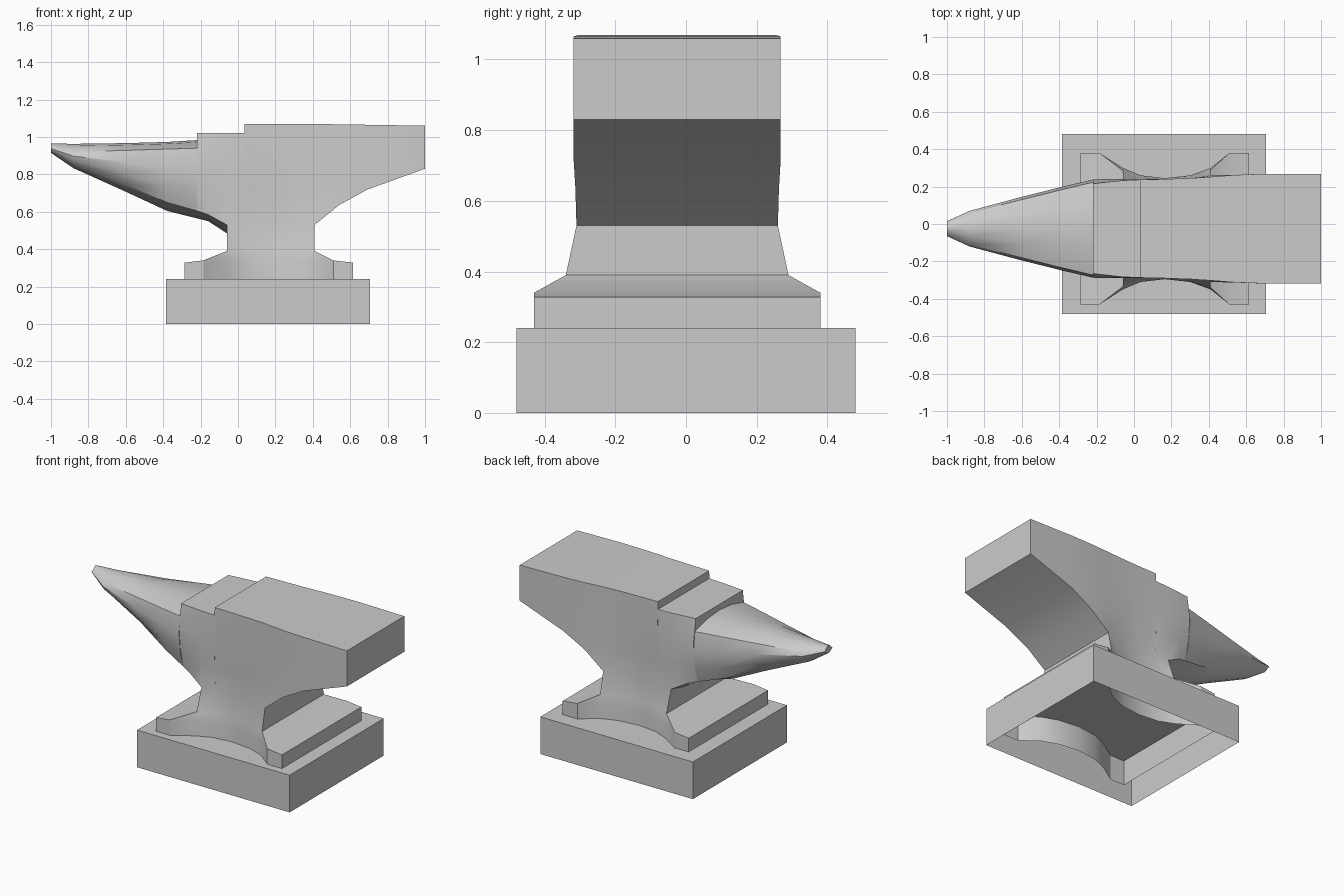
import bpy, bmesh

if "Cube" in bpy.data.objects:
    bpy.data.objects.remove(bpy.data.objects["Cube"])

YC = -0.025  # the anvil sits slightly in front of the block centre


def finish(name, bm, smooth=True):
    bmesh.ops.remove_doubles(bm, verts=bm.verts, dist=0.0005)
    bmesh.ops.recalc_face_normals(bm, faces=bm.faces)
    me = bpy.data.meshes.new(name)
    bm.to_mesh(me)
    bm.free()
    ob = bpy.data.objects.new(name, me)
    bpy.context.collection.objects.link(ob)
    if smooth:
        bpy.ops.object.select_all(action='DESELECT')
        ob.select_set(True)
        bpy.context.view_layer.objects.active = ob
        bpy.ops.object.shade_smooth_by_angle(angle=0.55)
    return ob


# Base block, hollow and open underneath
bm = bmesh.new()
bmesh.ops.create_cube(bm, size=1)
for v in bm.verts:
    v.co = (v.co.x * 1.09 + 0.16, v.co.y * 0.96, (v.co.z + 0.5) * 0.24)
bottom = [f for f in bm.faces if f.calc_center_median().z < 0.01]
bmesh.ops.delete(bm, geom=bottom, context='FACES_ONLY')
finish("base_block", bm, False)

bm = bmesh.new()


def quad(*vs):
    bm.faces.new(vs)


# Horn, step, face and heel: cross-sections along x
# x, top centre, top side z, top half width, max half width, low half width, low side z, bottom centre z
sections = [
    (-1.00, .965, .945, .030, .040, .025, .925, .915),
    (-.88, .963, .920, .085, .095, .060, .855, .833),
    (-.60, .967, .928, .155, .170, .110, .745, .707),
    (-.38, .973, .935, .210, .225, .170, .650, .605),
    (-.22, .983, .940, .248, .262, .220, .605, .565),
    (-.22, 1.02, 1.02, .240, .262, .220, .605, .565),
    (-.16, 1.02, 1.02, .247, .265, .238, .585, .550),
    (-.06, 1.02, 1.02, .258, .265, .262, .530, .485),
    (.035, 1.02, 1.02, .262, .264, .255, .530, .530),
    (.035, 1.07, 1.07, .262, .264, .255, .530, .530),
    (.165, 1.07, 1.07, .265, .265, .250, .530, .530),
    (.30, 1.07, 1.07, .270, .270, .262, .530, .530),
    (.41, 1.07, 1.07, .277, .277, .285, .530, .530),
    (.54, 1.067, 1.067, .287, .287, .288, .635, .635),
    (.69, 1.065, 1.065, .293, .293, .293, .718, .718),
    (1.0, 1.06, 1.06, .293, .293, .293, .830, .830),
]


def ring(x, zt, zs, wt, w, wb, ze, zc):
    half = [(0, zt), (.5 * wt, zt - .25 * (zt - zs)), (wt, zs),
            (w, zs + (ze - zs) * .35), (.7 * w + .3 * wb, zs + (ze - zs) * .7),
            (wb, ze), (.5 * wb, zc + .25 * (ze - zc)), (0, zc)]
    loop = half + [(-y, z) for y, z in half[-2:0:-1]]
    return [bm.verts.new((x, y + YC, z)) for y, z in loop]


rings = [ring(*s) for s in sections]
n = len(rings[0])
for i, (a, b) in enumerate(zip(rings, rings[1:])):
    for j in range(n):
        under = 5 <= j <= 8
        if under and 7 <= i <= 11:  # open where the waist joins
            continue
        k = (j + 1) % n
        quad(a[j], a[k], b[k], b[j])
bm.faces.new(rings[0])
bm.faces.new(rings[-1])

# Waist and spreading feet: rows going up, each a line of (x, half width, z)
plan = [(-.285, .405), (-.185, .405), (-.06, .325), (.035, .285), (.165, .27),
        (.30, .285), (.41, .325), (.51, .405), (.615, .405)]
low = [(x, w, .08) for x, w in plan]
foot = [(x, w, .34) for x, w in plan]
foot[0], foot[-1] = (-.285, .405, .328), (.615, .405, .328)
lug = [(x, w, .34) for x, w in plan]
lug[0], lug[-1] = lug[1], lug[-2]
neck = [(-.06, .310, .39)] * 3 + [(.035, .275, .39), (.165, .262, .39),
                                  (.30, .280, .39)] + [(.41, .315, .39)] * 3
top = [(-.06, .262, .53)] * 3 + [(.035, .255, .53), (.165, .250, .53),
                                 (.30, .262, .53)] + [(.41, .285, .53)] * 3


def tidy(pts):
    out = []
    for p in pts:
        if p not in out:
            out.append(p)
    return out


def face(pts):
    pts = tidy(pts)
    if len(pts) > 2:
        bm.faces.new([bm.verts.new(p) for p in pts])


rows = [low, foot, lug, neck, top]
for a, b in zip(rows, rows[1:]):
    for s in (1, -1):
        for j in range(8):
            face([(x, s * w + YC, z) for x, w, z in (a[j], a[j + 1], b[j + 1], b[j])])
    for e in (0, -1):
        (x0, w0, z0), (x1, w1, z1) = a[e], b[e]
        face([(x0, YC - w0, z0), (x0, YC + w0, z0), (x1, YC + w1, z1), (x1, YC - w1, z1)])

finish("anvil_body", bm)
